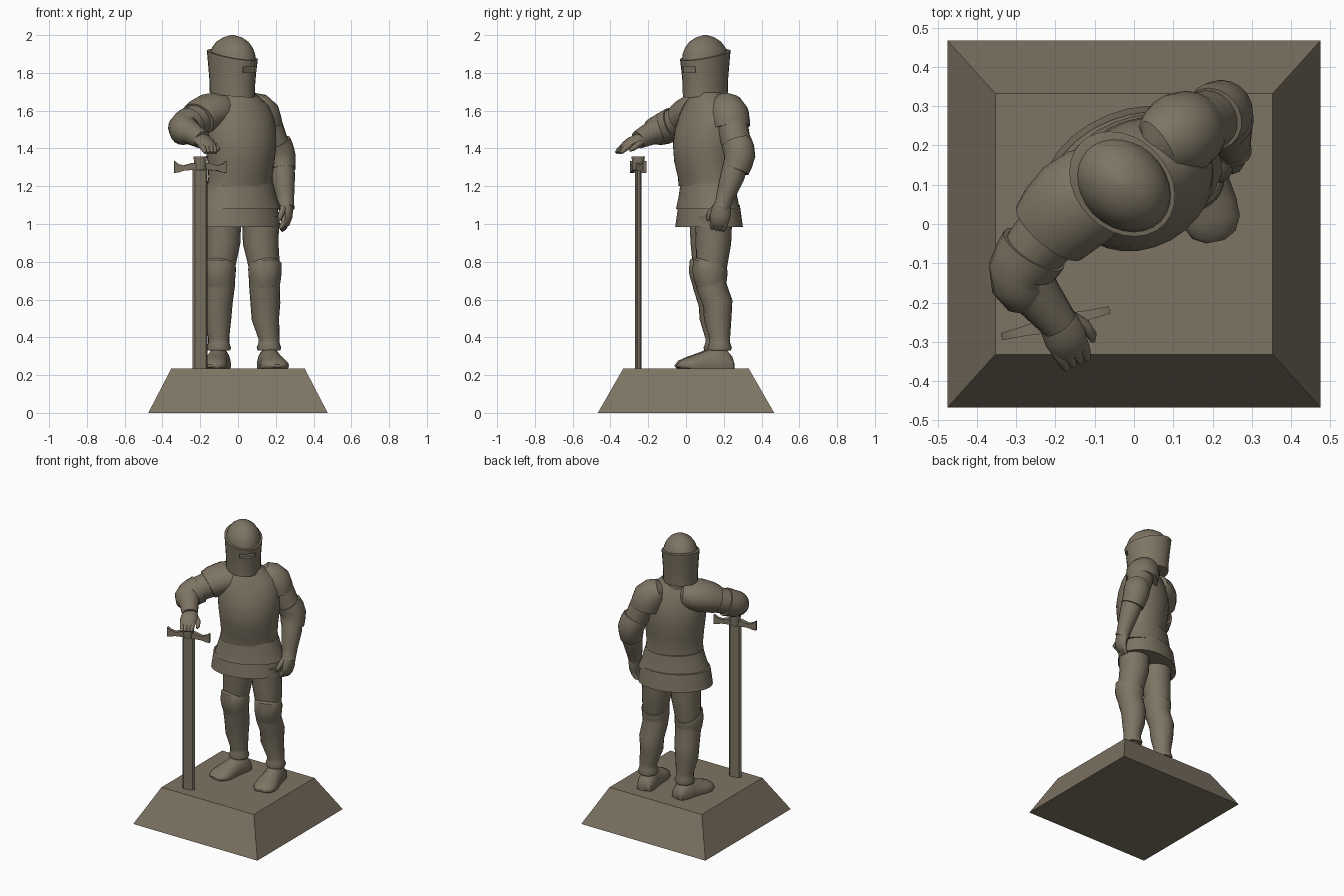
import bpy, bmesh, math
from mathutils import Vector, Matrix

if "Cube" in bpy.data.objects:
    bpy.data.objects.remove(bpy.data.objects["Cube"])

mat = bpy.data.materials.new("weathered bronze")
mat.diffuse_color = (0.205, 0.175, 0.125, 1)
mat.use_nodes = True
mat.node_tree.nodes["Principled BSDF"].inputs["Base Color"].default_value = mat.diffuse_color
N = 28
Z = Vector((0, 0, 1))


def finish(name, bm, smooth=True):
    bmesh.ops.recalc_face_normals(bm, faces=bm.faces)
    me = bpy.data.meshes.new(name)
    bm.to_mesh(me)
    bm.free()
    ob = bpy.data.objects.new(name, me)
    bpy.context.collection.objects.link(ob)
    me.materials.append(mat)
    if smooth:
        bpy.ops.object.select_all(action='DESELECT')
        ob.select_set(True)
        bpy.context.view_layer.objects.active = ob
        bpy.ops.object.shade_smooth_by_angle(angle=math.radians(38))
    return ob


def skin(bm, rings):
    vs = [[bm.verts.new(p) for p in r] for r in rings]
    for a, b in zip(vs, vs[1:]):
        for i in range(len(a)):
            j = (i + 1) % len(a)
            bm.faces.new((a[i], a[j], b[j], b[i]))
    bm.faces.new(vs[0][::-1])
    bm.faces.new(vs[-1])


def loft(name, cx, cy, yaw, rings):
    """Stacked ellipses (z, side, depth, tilt, forward shift); forward is -y turned by yaw."""
    rot = Matrix.Rotation(math.radians(yaw), 3, 'Z')
    out = []
    for z, a, b, tilt, fwd in rings:
        ring = []
        for i in range(N):
            t = math.tau * i / N
            p = rot @ Vector((a * math.cos(t), b * math.sin(t) - fwd, 0))
            ring.append(Vector((cx, cy, z + tilt * math.sin(t))) + p)
        out.append(ring)
    bm = bmesh.new()
    skin(bm, out)
    return finish(name, bm)


def tubes(name, paths, ref=Z, floor=-9, n=20):
    """Each path is a list of (x, y, z, half width, half height)."""
    bm = bmesh.new()
    for path in paths:
        pts = [Vector(p[:3]) for p in path]
        rings = []
        for k, p in enumerate(path):
            t = (pts[min(k + 1, len(pts) - 1)] - pts[max(k - 1, 0)]).normalized()
            side = t.cross(Vector(ref)).normalized()
            up = side.cross(t)
            ring = []
            for i in range(n):
                a = math.tau * i / n
                v = pts[k] + side * p[3] * math.cos(a) + up * p[4] * math.sin(a)
                v.z = max(v.z, floor + 0.00001 * i)
                ring.append(v)
            rings.append(ring)
        skin(bm, rings)
    return finish(name, bm)


def round_path(*pts, squash=1):
    return [(*p, p[3] * squash) for p in pts]


# Plinth
bm = bmesh.new()
skin(bm, [[(sx * w, sy * d, z) for sx, sy in ((-1, -1), (1, -1), (1, 1), (-1, 1))]
          for z, w, d in ((0, .475, .467), (.235, .353, .332))])
finish("plinth", bm, False)

# Skirt tiers and breastplate
loft("lower_skirt", -.005, .122, 22, [(.985, .238, .168, 0, 0), (1.10, .222, .152, 0, 0)])
loft("upper_skirt", .008, .116, 22, [(1.08, .228, .158, 0, 0), (1.14, .205, .147, 0, 0),
                                     (1.215, .184, .138, 0, 0)])
loft("breastplate", .01, .11, 29, [
    (1.2, .184, .136, 0, 0), (1.25, .178, .139, 0, .005), (1.33, .184, .156, 0, .012),
    (1.42, .195, .163, 0, .01), (1.5, .198, .154, 0, .005), (1.57, .19, .134, 0, 0),
    (1.63, .16, .108, 0, 0), (1.665, .115, .09, 0, 0), (1.695, .08, .075, 0, 0)])
loft("neck", -.01, .11, 35, [(1.6, .08, .085, 0, 0), (1.78, .08, .09, 0, 0)])

# Helmet: dome, visor and eye slit
HX, HY, HYAW = -.03, .102, 46
loft("helmet_dome", HX, HY, HYAW, [
    (1.85, .11, .139, 0, 0), (1.9, .106, .133, 0, 0), (1.935, .094, .118, 0, 0),
    (1.965, .074, .093, 0, 0), (1.988, .043, .055, 0, 0), (2.0, .008, .01, 0, 0)])
visor = loft("helmet_visor", HX, HY, HYAW, [
    (1.685, .108, .13, .015, 0), (1.74, .108, .131, .01, 0), (1.81, .112, .138, .012, 0),
    (1.895, .118, .149, .03, 0), (1.897, .111, .141, .03, 0)])
bm = bmesh.new()
bmesh.ops.create_cube(bm, size=1, matrix=Matrix.Translation((HX, HY, 1.818))
                      @ Matrix.Rotation(math.radians(HYAW), 4, 'Z')
                      @ Matrix.Translation((0, -.14, 0)) @ Matrix.Diagonal((.1, .05, .03, 1)))
cutter = finish("slit_cutter", bm, False)
cutter.hide_render = True
cutter.hide_set(True)
cut = visor.modifiers.new("eye slit", 'BOOLEAN')
cut.object = cutter
cut.solver = 'EXACT'

# Legs: thigh, greave, knee cup and shoe
for side, hip, knee, calf, ankle, toe, yaw in (
        ("right", (-.082, .118), (-.098, .118), (-.108, .145), (-.102, .158), (-.15, -.055), -10),
        ("left", (.12, .145), (.14, .135), (.145, .168), (.164, .178), (.207, -.045), 20)):
    ref = (0, -1, 0)
    tubes(side + "_thigh", [round_path((*hip, 1.04, .1), (*hip, .9, .094), (*knee, .77, .082),
                                       (*knee, .7, .07))], ref)
    tubes(side + "_greave", [round_path((*knee, .735, .084), (*knee, .67, .081), (*calf, .58, .079),
                                        (*calf, .5, .073), (*ankle, .4, .056), (*ankle, .37, .056),
                                        (*ankle, .345, .065), (*ankle, .33, .06))], ref)
    loft(side + "_knee_cup", *knee, yaw, [
        (.65, .074, .072, -.015, .008), (.69, .082, .084, -.015, .01), (.735, .087, .094, -.015, .01),
        (.775, .088, .092, -.035, .006), (.785, .084, .086, -.035, 0)])
    a, t = Vector(ankle), Vector(toe)
    d = (t - a).normalized()
    length = (t - a).length
    foot = []
    for s, w, top in ((-.075, .03, .27), (-.065, .05, .3), (-.03, .06, .345), (.03, .061, .35),
                      (.08, .066, .325), (.13, .074, .308), (.175, .074, .293), (.21, .056, .277),
                      (.228, .024, .257)):
        q = a + d * s * (length / .228 if s > 0 else 1)
        foot.append((q.x, q.y, .25, w, top - .25))
    tubes(side + "_shoe", [foot], Z, .233)

# Arms: shoulder plate, upper arm, elbow cup and gauntlet
tubes("right_shoulder_plate", [round_path(
    (-.04, .12, 1.605, .06), (-.06, .11, 1.605, .1), (-.1, .085, 1.6, .12),
    (-.15, .05, 1.59, .124), (-.19, .01, 1.573, .117), (-.215, -.02, 1.555, .108), squash=.82)])
tubes("right_upper_arm", [round_path((-.16, .04, 1.58, .088), (-.25, -.06, 1.535, .08),
                                     (-.285, -.11, 1.51, .075))])
tubes("right_elbow_cup", [round_path(
    (-.255, -.065, 1.53, .09), (-.272, -.092, 1.518, .088), (-.286, -.12, 1.505, .086),
    (-.285, -.15, 1.495, .08), (-.268, -.175, 1.488, .07), (-.25, -.19, 1.48, .05))])
tubes("right_gauntlet", [round_path((-.275, -.14, 1.5, .07), (-.245, -.185, 1.48, .062),
                                    (-.205, -.235, 1.455, .052), (-.19, -.255, 1.445, .048))])
tubes("left_shoulder_plate", [round_path(
    (.045, .185, 1.625, .045), (.06, .195, 1.622, .078), (.09, .213, 1.605, .098),
    (.118, .228, 1.575, .107), (.13, .235, 1.535, .104), (.135, .238, 1.51, .102))], (0, -1, 0))
tubes("left_upper_arm", [round_path((.135, .235, 1.57, .085), (.18, .26, 1.45, .08),
                                    (.22, .28, 1.37, .07))], (0, -1, 0))
tubes("left_elbow_cup", [round_path(
    (.198, .268, 1.43, .082), (.21, .278, 1.4, .084), (.222, .284, 1.36, .083),
    (.228, .275, 1.32, .077), (.233, .262, 1.285, .073))], (0, -1, 0))
tubes("left_gauntlet", [round_path((.23, .27, 1.34, .066), (.238, .245, 1.25, .064),
                                   (.248, .21, 1.15, .05), (.254, .195, 1.1, .043),
                                   (.254, .188, 1.085, .046))], (0, -1, 0))


# Hands: palm, four bent fingers and a thumb, laid out along direction, spread and droop
def hand(name, wrist, direction, spread, droop, thumb):
    w, f, s, dn = (Vector(v) for v in (wrist, direction, spread, droop))
    f.normalize(), s.normalize(), dn.normalize()

    def run(*steps):
        return [(*(w + f * a + s * b + dn * c), rw, rh) for a, b, c, rw, rh in steps]
    paths = [run((-.03, 0, 0, .042, .038), (.01, 0, 0, .051, .036), (.05, 0, 0, .054, .031),
                 (.085, 0, .006, .048, .022), (.1, 0, .014, .04, .012))]
    for k in range(4):
        b = (k - 1.5) * .023
        paths.append(run((.05, b, 0, .015, .017), (.08, b, .008, .015, .016),
                         (.105, b * .9, .02, .014, .014), (.121, b * .85, .033, .008, .009)))
    paths.append(run((.0, thumb * .03, .01, .018, .018), (.04, thumb * .058, .018, .016, .016),
                     (.07, thumb * .064, .028, .013, .013), (.085, thumb * .06, .032, .006, .006)))
    return tubes(name, paths, -dn, n=12)


hand("right_hand", (-.195, -.245, 1.446), (.36, -.8, -.28), (.85, .4, 0), (.1, -.2, -1), 1)
hand("left_hand", (.256, .19, 1.085), (.02, -.2, -1), (.15, 1, -.2), (-1, .1, .1), -1)

# Sword, point down
SWORD = Matrix.Translation((-.2, -.253, 0)) @ Matrix.Rotation(math.radians(14), 4, 'Z')
bm = bmesh.new()
blade = [(-.041, 0), (-.03, -.011), (.03, -.011), (.041, 0), (.03, .011), (-.03, .011)]
skin(bm, [[SWORD @ Vector((x, y, z)) for x, y in blade] for z in (.233, 1.3)])
finish("sword_blade", bm)

# Crossguard with flared tips
guard = [(-.142, 1.302, .032, .009), (-.118, 1.295, .022, .011), (-.09, 1.296, .014, .012),
         (-.045, 1.304, .018, .017), (0, 1.305, .022, .02)]
guard += [(-x, zc, h, dp) for x, zc, h, dp in guard[-2::-1]]
bm = bmesh.new()
skin(bm, [[SWORD @ Vector((x, sy * dp, zc + sz * h)) for sy, sz in ((-1, -1), (1, -1), (1, 1), (-1, 1))]
          for x, zc, h, dp in guard])
finish("sword_crossguard", bm)

# Pommel block under the palm
bm = bmesh.new()
bmesh.ops.create_cone(bm, cap_ends=True, segments=12, radius1=.032, radius2=.036, depth=.07,
                      matrix=SWORD @ Matrix.Translation((0, 0, 1.322)))
finish("sword_pommel", bm)
